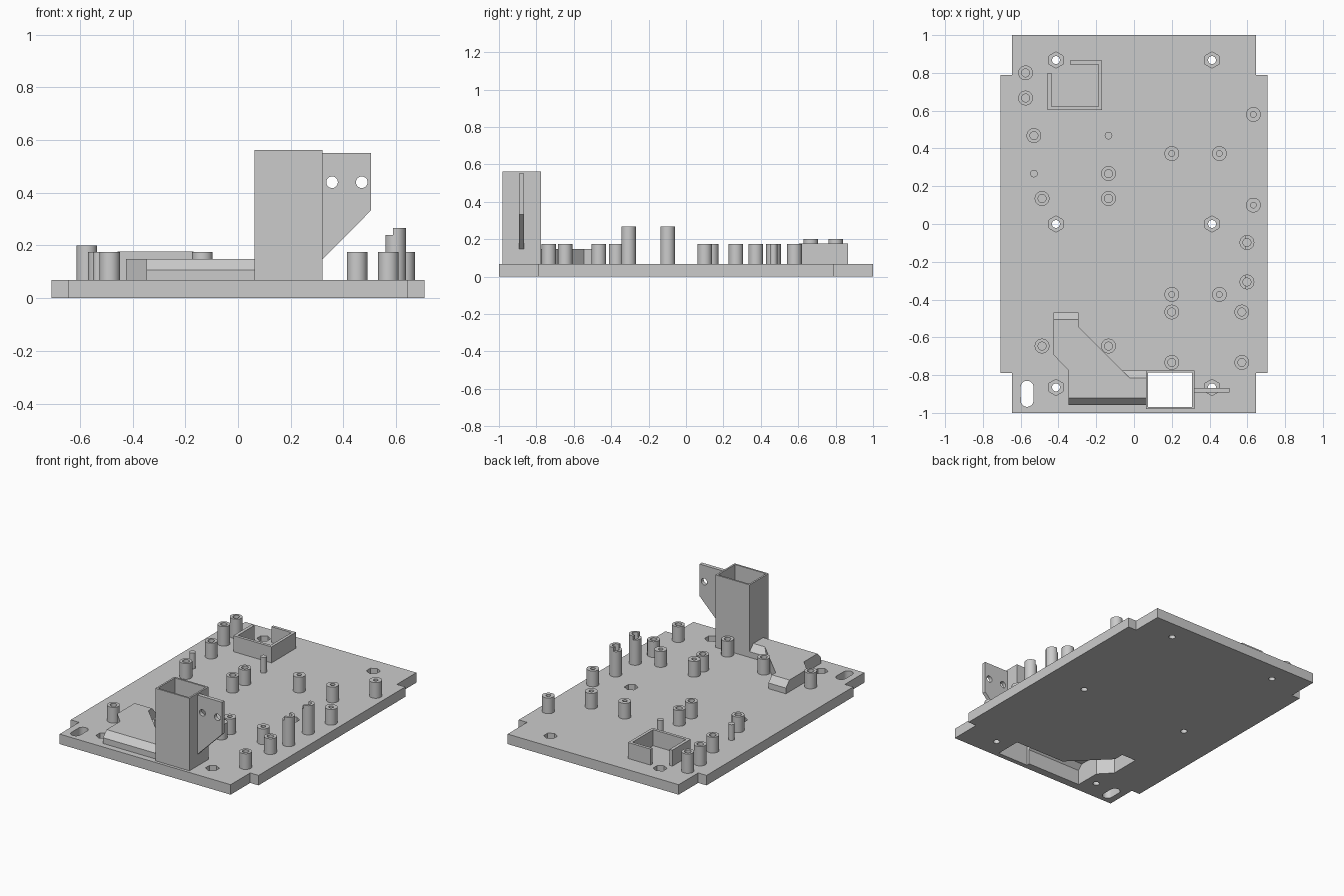
import bpy, bmesh, math
from mathutils import Vector

if "Cube" in bpy.data.objects:
    bpy.data.objects.remove(bpy.data.objects["Cube"])

grey = bpy.data.materials.new("light_grey")
grey.diffuse_color = (0.6, 0.6, 0.6, 1)
grey.use_nodes = True
grey.node_tree.nodes["Principled BSDF"].inputs["Base Color"].default_value = grey.diffuse_color

T = 0.068      # plate thickness
B = 0.055      # depth where raised parts root into the plate


def finish(name, bm):
    bmesh.ops.recalc_face_normals(bm, faces=bm.faces)
    me = bpy.data.meshes.new(name)
    bm.to_mesh(me)
    bm.free()
    me.materials.append(grey)
    ob = bpy.data.objects.new(name, me)
    bpy.context.collection.objects.link(ob)
    return ob


def prisms(name, outlines, lo, hi, axis="z"):
    """Extrude one or more closed outlines along an axis."""
    place = {"x": lambda a, b, t: (t, a, b),
             "y": lambda a, b, t: (a, t, b),
             "z": lambda a, b, t: (a, b, t)}[axis]
    bm = bmesh.new()
    for pts in outlines:
        low = [bm.verts.new(place(a, b, lo)) for a, b in pts]
        top = [bm.verts.new(place(a, b, hi)) for a, b in pts]
        bm.faces.new(low)
        bm.faces.new(top)
        for i in range(len(pts)):
            j = (i + 1) % len(pts)
            bm.faces.new((low[i], low[j], top[j], top[i]))
    return finish(name, bm)


def ring(x, y, r, n=32, start=0.0):
    return [(x + r * math.cos(start + math.tau * i / n),
             y + r * math.sin(start + math.tau * i / n)) for i in range(n)]


def rect(x0, x1, y0, y1):
    return [(x0, y0), (x1, y0), (x1, y1), (x0, y1)]


def inset(pts, d):
    """Move a counter-clockwise outline inward by d."""
    out = []
    for i, p in enumerate(pts):
        a, p, c = Vector(pts[i - 1]), Vector(p), Vector(pts[(i + 1) % len(pts)])
        u, v = (p - a).normalized(), (c - p).normalized()
        n1, n2 = Vector((-u.y, u.x)), Vector((-v.y, v.x))
        out.append(tuple(p + (n1 + n2) * d / (1 + n1.dot(n2))))
    return out


def boolean(ob, cutter, op="DIFFERENCE", remove=False):
    mod = ob.modifiers.new("cut", "BOOLEAN")
    mod.operation, mod.solver, mod.object = op, "EXACT", cutter
    bpy.context.view_layer.update()
    deps = bpy.context.evaluated_depsgraph_get()
    me = bpy.data.meshes.new_from_object(ob.evaluated_get(deps))
    ob.modifiers.clear()
    ob.data = me
    if remove:
        bpy.data.objects.remove(cutter)


def tube(name, x, y, h, r, bore=0.0, floor=T):
    """Standing post, with a blind bore if asked."""
    prof = [(r, B), (r, h)] + ([(bore, h), (bore, floor)] if bore else [])
    bm = bmesh.new()
    rings = [[bm.verts.new((a, b, z)) for a, b in ring(x, y, rad)] for rad, z in prof]
    for p, q in zip(rings, rings[1:]):
        for i in range(32):
            j = (i + 1) % 32
            bm.faces.new((p[i], p[j], q[j], q[i]))
    bm.faces.new(rings[0])
    bm.faces.new(rings[-1])
    return finish(name, bm)


def channel(name, d, right, z0):
    """Cable channel body; d shrinks it to give the hollow inside."""
    plan = [(-0.426, -0.468), (-0.426, -0.693), (-0.347, -0.775), (-0.347, -0.958),
            (right, -0.958), (right, -0.815), (-0.024, -0.815), (-0.294, -0.545),
            (-0.294, -0.468)]
    side = [(-0.958, -0.3), (-0.468, -0.3), (-0.468, 0.107), (-0.505, 0.148),
            (-0.92, 0.148), (-0.958, 0.107)]
    wedge = [(-0.90, -0.3), (-0.775, -0.3), (-0.775, 0.107), (-0.815, 0.148), (-0.90, 0.148)]
    body = prisms(name, [inset(plan, d)], z0, 0.3)
    boolean(body, prisms("side", [inset(side, d)], -1, 1, "x"), "INTERSECT", True)
    extra = prisms("wedge", [inset(wedge, d)], -0.10, right - d, "x")
    boolean(extra, prisms("trim", [rect(-1, 1, -1, 1)], z0, 1), "INTERSECT", True)
    boolean(body, extra, "UNION", True)
    return body


# Base plate with notched corners
quarter = [(0.708, 0.79), (0.645, 0.79), (0.645, 1.0)]
outline = (quarter + [(-x, y) for x, y in quarter[::-1]]
           + [(-x, -y) for x, y in quarter] + [(x, -y) for x, y in quarter[::-1]])
plate = prisms("base_plate", [outline], 0, T)

# Screw holes with hexagonal nut recesses, and the slotted hole
screws = [(x, y) for x in (-0.413, 0.413) for y in (-0.865, 0, 0.868)]
slot = [(-0.566 + 0.034 * math.cos(math.pi * i / 16),
         (-0.864 if i <= 16 else -0.934) + 0.034 * math.sin(math.pi * i / 16))
        for i in range(32)]
boolean(plate, prisms("holes", [ring(x, y, 0.021) for x, y in screws] + [slot], -0.1, 0.2),
        remove=True)
boolean(plate, prisms("nuts", [ring(x, y, 0.043, 6, math.pi / 2) for x, y in screws], 0.03, 0.2),
        remove=True)

# Tower and cable channel, both hollow and open through the plate
tower = prisms("tower", [rect(0.063, 0.32, -0.98, -0.775)], B, 0.562)
cover = channel("cable_channel", 0, 0.068, B)
shaft = prisms("shaft_cutter", [rect(0.075, 0.308, -0.968, -0.787)], -0.1, 1)
hollow = channel("channel_cutter", 0.012, 0.092, -0.1)
for ob in (plate, tower):
    boolean(ob, shaft)
for ob in (plate, tower, cover):
    boolean(ob, hollow)
for ob in (shaft, hollow):
    bpy.data.objects.remove(ob)

# Bracket fin with two holes
fin = prisms("bracket_fin", [[(0.315, 0.142), (0.505, 0.333), (0.505, 0.551), (0.315, 0.551)]],
             -0.893, -0.867, "y")
boolean(fin, prisms("fin_holes", [ring(x, 0.44, 0.022) for x in (0.357, 0.47)], -1, -0.8, "y"),
        remove=True)

# Open-cornered holder box
prisms("holder_box", [[(-0.458, 0.80), (-0.458, 0.603), (-0.169, 0.603), (-0.169, 0.865),
                       (-0.339, 0.865), (-0.339, 0.845), (-0.189, 0.845), (-0.189, 0.623),
                       (-0.436, 0.623), (-0.436, 0.80)]], B, 0.177)

# Mounting posts: x, y, height, bore
posts = [(-0.574, 0.80, 0.2, 0.021), (-0.574, 0.667, 0.2, 0.021)]
posts += [(x, y, 0.175, 0.021) for x, y in (
    (-0.53, 0.468), (-0.135, 0.267), (-0.487, 0.135), (-0.135, 0.135), (0.2, -0.466),
    (0.571, -0.466), (0.2, -0.733), (0.571, -0.733), (-0.487, -0.646), (-0.135, -0.646))]
posts += [(x, y, 0.175, 0.015) for x, y in (
    (0.2, 0.373), (0.452, 0.373), (0.632, 0.58), (0.632, 0.10), (0.2, -0.373), (0.452, -0.373))]
for x, y, h, bore in posts:
    tube("mounting_post", x, y, h, 0.039, bore)

# Locating pins
for x, y in ((-0.53, 0.267), (-0.135, 0.468)):
    tube("locating_pin", x, y, 0.175, 0.02)

# Tall posts with a stepped top
for y in (-0.098, -0.307):
    post = tube("tall_post", 0.598, y, 0.267, 0.039, 0.021)
    boolean(post, prisms("step", [rect(0.5, 0.588, y - 0.1, y + 0.1)], 0.24, 0.4), remove=True)

# Smooth round walls, keep edges sharp
for ob in bpy.context.collection.objects:
    ob.select_set(True)
    bpy.context.view_layer.objects.active = ob
bpy.ops.object.shade_smooth_by_angle(angle=math.radians(30))
